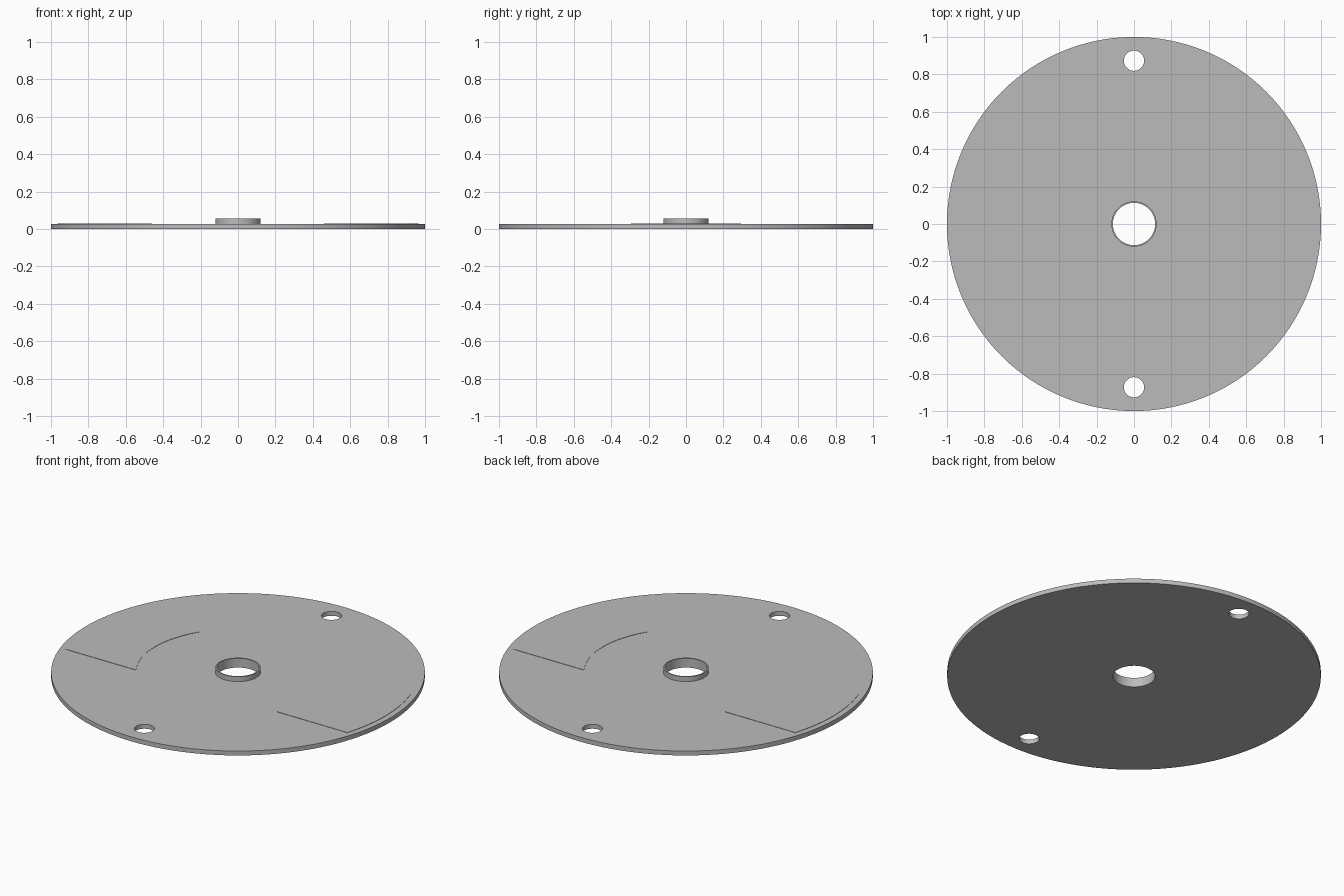
import bpy
from math import asin, cos, sin, pi, radians

cube = bpy.data.objects.get("Cube")
if cube:
    bpy.data.objects.remove(cube, do_unlink=True)

grey = bpy.data.materials.new("plain grey")
grey.use_nodes = True
colour = (0.5, 0.5, 0.5, 1)
grey.diffuse_color = colour
grey.node_tree.nodes["Principled BSDF"].inputs["Base Color"].default_value = colour


def arc(radius, start=0.0, end=2 * pi, steps=128, cy=0.0):
    """Points along an arc; a full turn leaves out the repeated last point."""
    count = steps if end - start >= 2 * pi else steps + 1
    angles = [start + (end - start) * i / steps for i in range(count)]
    return [(radius * cos(a), cy + radius * sin(a)) for a in angles]


def plate(name, loops, bottom, top):
    """Extrude an outline, with any inner loops as holes, between two heights."""
    curve = bpy.data.curves.new(name, "CURVE")
    curve.dimensions = "2D"
    curve.fill_mode = "BOTH"
    curve.extrude = (top - bottom) / 2
    for loop in loops:
        spline = curve.splines.new("POLY")
        spline.points.add(len(loop) - 1)
        for point, (x, y) in zip(spline.points, loop):
            point.co = (x, y, 0, 1)
        spline.use_cyclic_u = True
    curve.materials.append(grey)
    obj = bpy.data.objects.new(name, curve)
    obj.location.z = (top + bottom) / 2
    bpy.context.collection.objects.link(obj)
    bpy.ops.object.select_all(action="DESELECT")
    obj.select_set(True)
    bpy.context.view_layer.objects.active = obj
    bpy.ops.object.convert(target="MESH")
    bpy.ops.object.shade_smooth_by_angle(angle=radians(30))
    return bpy.context.object


THICK = 0.026
BORE = 0.113

# Disc with the centre bore and two small holes
small_holes = [arc(0.054, steps=48, cy=side * 0.873) for side in (-1, 1)]
plate("disc", [arc(1.0), arc(BORE)] + small_holes, 0, THICK)

# Thin collar around the bore
plate("collar", [arc(0.121), arc(BORE)], THICK, 0.055)

# Two slightly raised pads with straight sides and concentric arcs
HALF_WIDTH, INNER, OUTER = 0.294, 0.546, 0.966
a_in, a_out = asin(HALF_WIDTH / INNER), asin(HALF_WIDTH / OUTER)
outline = arc(OUTER, -a_out, a_out, 32) + arc(INNER, -a_in, a_in, 32)[::-1]
for side, label in ((1, "left"), (-1, "right")):
    plate(label + "_pad", [[(side * x, side * y) for x, y in outline]], THICK, THICK + 0.002)
